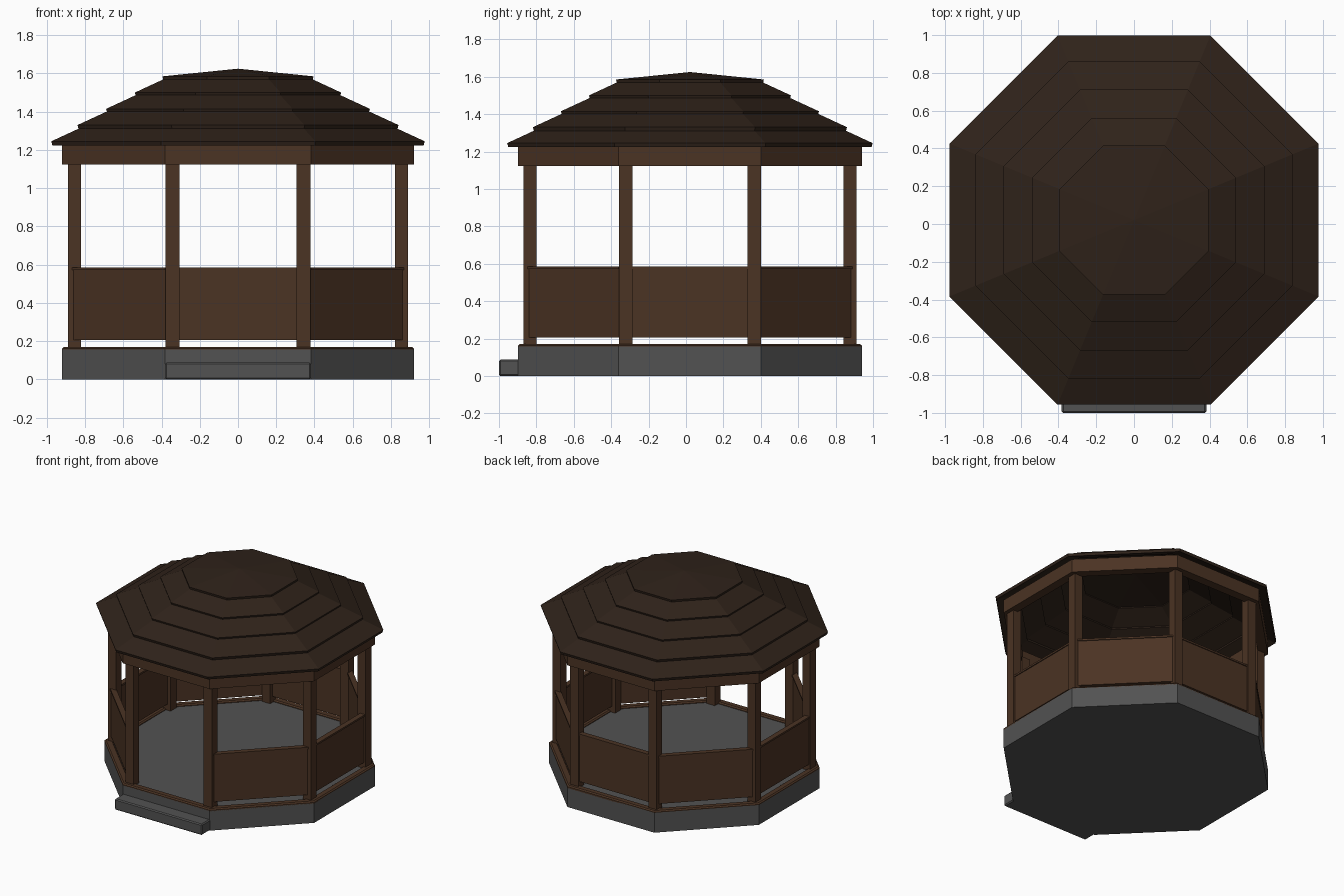
import bpy, bmesh, math
from mathutils import Matrix

if "Cube" in bpy.data.objects:
    bpy.data.objects.remove(bpy.data.objects["Cube"])

CY = 0.021                        # octagon centre in y
K = 1 / math.cos(math.pi / 8)     # flat distance -> corner radius


def material(name, rgb):
    m = bpy.data.materials.new(name)
    m.diffuse_color = (*rgb, 1)
    m.use_nodes = True
    m.node_tree.nodes["Principled BSDF"].inputs["Base Color"].default_value = m.diffuse_color
    return m


WOOD = material("brown wood", (0.07, 0.033, 0.017))
ROOF = material("dark shingle", (0.028, 0.016, 0.010))
STONE = material("dark stone", (0.085, 0.085, 0.085))


def finish(name, bm, mat):
    bmesh.ops.remove_doubles(bm, verts=bm.verts, dist=1e-5)
    bmesh.ops.recalc_face_normals(bm, faces=bm.faces)
    me = bpy.data.meshes.new(name)
    bm.to_mesh(me)
    bm.free()
    me.materials.append(mat)
    ob = bpy.data.objects.new(name, me)
    bpy.context.collection.objects.link(ob)
    return ob


def octagon(name, profile, mat, closed=True):
    """Sweep a (flat distance, z) profile round eight sides."""
    bm = bmesh.new()
    rings = []
    for r, z in profile:
        if r == 0:
            rings.append([bm.verts.new((0, CY, z))] * 8)
        else:
            rings.append([bm.verts.new((r * K * math.cos(a), CY + r * K * math.sin(a), z))
                          for a in (math.pi / 8 + i * math.pi / 4 for i in range(8))])
    n = len(rings)
    for j in range(n if closed else n - 1):
        A, B = rings[j], rings[(j + 1) % n]
        for i in range(8):
            k = (i + 1) % 8
            vs = list(dict.fromkeys((A[i], A[k], B[k], B[i])))
            if len(vs) > 2:
                bm.faces.new(vs)
    return finish(name, bm, mat)


def box(name, size, loc, mat, angle=0.0, bevel=0.0):
    """Box placed relative to the octagon centre, then turned about it."""
    bm = bmesh.new()
    bmesh.ops.create_cube(bm, size=1)
    bmesh.ops.scale(bm, vec=size, verts=bm.verts)
    bmesh.ops.translate(bm, vec=loc, verts=bm.verts)
    if bevel:
        bmesh.ops.bevel(bm, geom=bm.edges[:], offset=bevel, segments=1, affect='EDGES')
    bmesh.ops.rotate(bm, matrix=Matrix.Rotation(angle, 3, 'Z'), verts=bm.verts)
    bmesh.ops.translate(bm, vec=(0, CY, 0), verts=bm.verts)
    return finish(name, bm, mat)


# Stone floor and entrance step
octagon("floor_base", [(0, 0), (0.92, 0), (0.92, 0.157), (0, 0.157)], STONE, closed=False)
box("front_step", (0.765, 0.15, 0.087), (0, -0.946, 0.0435), STONE, bevel=0.008)

# Wooden edging of the floor and beam under the eaves
octagon("floor_edging", [(0.92, 0.15), (0.92, 0.162), (0.91, 0.17),
                         (0.872, 0.17), (0.862, 0.162), (0.862, 0.15)], WOOD)
octagon("eaves_beam", [(0.92, 1.123), (0.92, 1.228), (0.85, 1.228), (0.85, 1.123)], WOOD)

# Eight posts
for sx in (-1, 1):
    for sy in (-1, 1):
        box("post", (0.072, 0.069, 1.0), (sx * 0.343, sy * 0.855, 0.655), WOOD)
        box("post", (0.069, 0.072, 1.0), (sx * 0.855, sy * 0.343, 0.655), WOOD)

# Wall panels with a slim top rail on every side except the front
for i in range(1, 8):
    a = i * math.pi / 4
    box("wall_panel", (0.69, 0.028, 0.37), (0, -0.863, 0.39), WOOD, a)
    box("panel_rail", (0.69, 0.042, 0.014), (0, -0.863, 0.579), WOOD, a)

# Overlapping roof tiers and the low cap
edges = [(0.977, 1.245), (0.84, 1.33), (0.69, 1.415), (0.54, 1.50)]
for r, z in edges:
    w, h = 0.16, 0.074
    octagon("roof_tier", [(r, z), (r - w, z + h), (r - w - 0.006, z + h - 0.02),
                          (r - 0.006, z - 0.021)], ROOF)
octagon("roof_cap", [(0, 1.625), (0.395, 1.585), (0.391, 1.563), (0, 1.603)], ROOF, closed=False)
